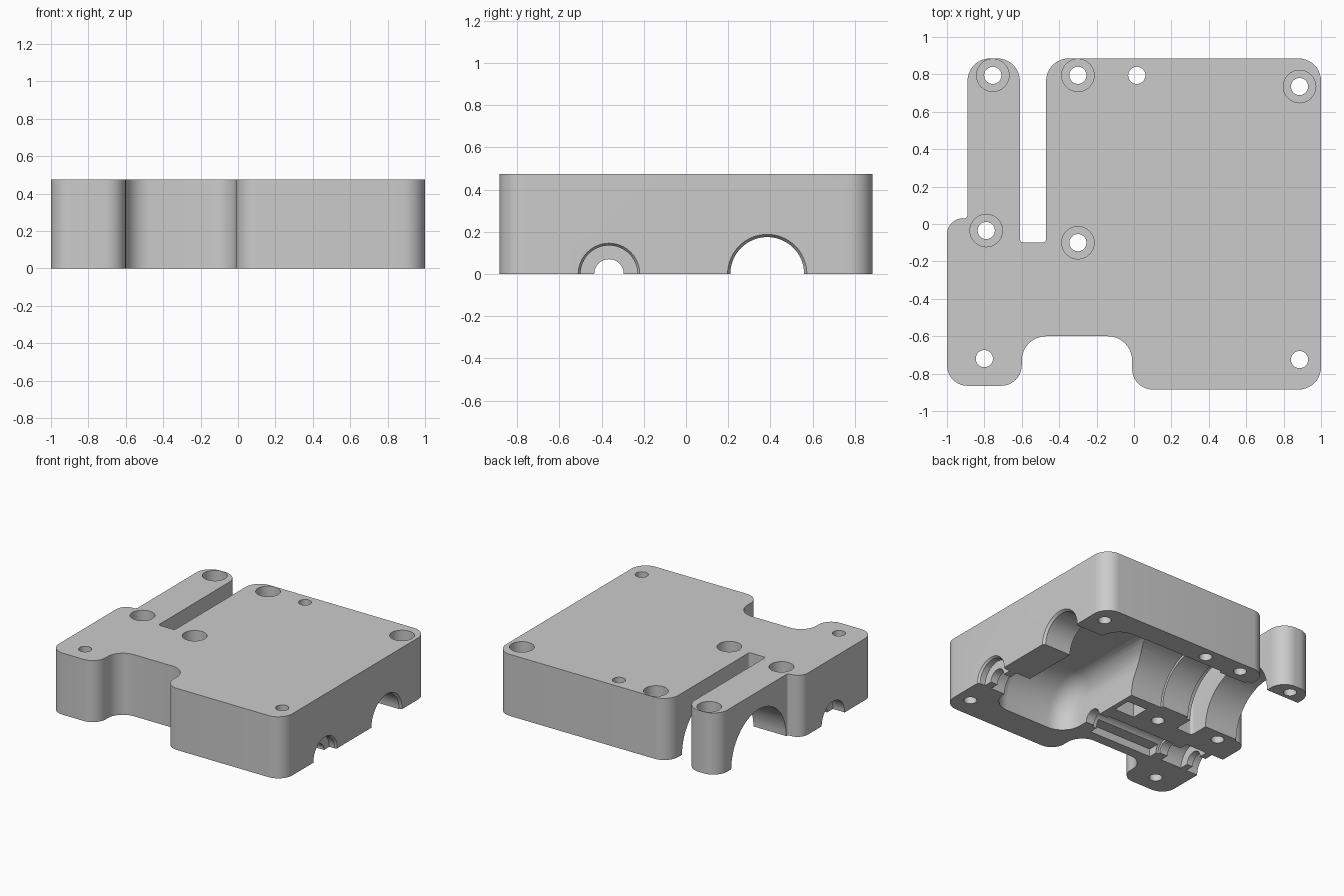
import bpy, bmesh, math
from mathutils import Matrix, Vector

if "Cube" in bpy.data.objects:
    bpy.data.objects.remove(bpy.data.objects["Cube"], do_unlink=True)

HEIGHT = 0.475
SHAFT_Y, PINION_Y = 0.385, -0.365

grey = bpy.data.materials.new("light_grey")
grey.use_nodes = True
grey.diffuse_color = (0.6, 0.6, 0.6, 1)
grey.node_tree.nodes["Principled BSDF"].inputs["Base Color"].default_value = (0.6, 0.6, 0.6, 1)


def make_object(name, bm):
    bmesh.ops.recalc_face_normals(bm, faces=bm.faces)
    mesh = bpy.data.meshes.new(name)
    bm.to_mesh(mesh)
    bm.free()
    mesh.materials.append(grey)
    ob = bpy.data.objects.new(name, mesh)
    bpy.context.scene.collection.objects.link(ob)
    return ob


def rounded_outline(corners, steps=10):
    """Replace each (x, y, radius) corner by a tangent arc."""
    points = []
    for i, (x, y, r) in enumerate(corners):
        p = Vector((x, y))
        a = (Vector(corners[i - 1][:2]) - p).normalized()
        b = (Vector(corners[(i + 1) % len(corners)][:2]) - p).normalized()
        centre = p + (a + b) * r
        for k in range(steps + 1):
            t = k / steps * math.pi / 2
            points.append(centre - b * r * math.cos(t) - a * r * math.sin(t))
    return points


cutters = []


def add_cutter(name, bm):
    ob = make_object(name, bm)
    ob.hide_render = True
    cutters.append(ob)


def bore(name, x0, x1, y, r0, r1=None):
    """Round or conical cut along x, centred on the split plane."""
    bm = bmesh.new()
    place = Matrix.Translation(((x0 + x1) / 2, y, 0)) @ Matrix.Rotation(math.pi / 2, 4, "Y")
    bmesh.ops.create_cone(bm, cap_ends=True, segments=64, radius1=r0, radius2=r1 or r0,
                          depth=x1 - x0, matrix=place)
    add_cutter(name, bm)


def drill(name, x, y, r, z0, z1):
    bm = bmesh.new()
    bmesh.ops.create_cone(bm, cap_ends=True, segments=32, radius1=r, radius2=r, depth=z1 - z0,
                          matrix=Matrix.Translation((x, y, (z0 + z1) / 2)))
    add_cutter(name, bm)


def pocket(name, x0, x1, y0, y1, depth, side_round=0, end_round=0):
    """Recess in the underside; side_round rounds it about x, end_round its two x ends."""
    bm = bmesh.new()
    size = Matrix.Diagonal((x1 - x0, y1 - y0, depth * 2, 1))
    bmesh.ops.create_cube(bm, size=1, matrix=Matrix.Translation(((x0 + x1) / 2, (y0 + y1) / 2, 0)) @ size)
    if side_round:
        along_x = [e for e in bm.edges if abs(e.verts[0].co.x - e.verts[1].co.x) > 0.01]
        bmesh.ops.bevel(bm, geom=along_x, offset=side_round, segments=16, profile=0.5, affect="EDGES")
        ends = [e for e in bm.edges if abs(e.verts[0].co.x - e.verts[1].co.x) < 0.01]
        bmesh.ops.bevel(bm, geom=ends, offset=end_round, segments=8, profile=0.5, affect="EDGES")
    add_cutter(name, bm)


# Housing block with slot, arm and front notch
outline = rounded_outline([
    (-1, -0.865, 0.11), (-0.6, -0.865, 0.11), (-0.6, -0.6, 0.13), (-0.01, -0.6, 0.13),
    (-0.01, -0.885, 0.11), (1, -0.885, 0.12), (1, 0.885, 0.12), (-0.47, 0.885, 0.12),
    (-0.47, -0.1, 0.02), (-0.61, -0.1, 0.02), (-0.61, 0.885, 0.12), (-0.89, 0.885, 0.12),
    (-0.89, 0.03, 0.02), (-1, 0.03, 0.085)])
bm = bmesh.new()
base = bm.faces.new([bm.verts.new((p.x, p.y, 0)) for p in outline])
grown = bmesh.ops.extrude_face_region(bm, geom=[base])
bmesh.ops.translate(bm, vec=(0, 0, HEIGHT),
                    verts=[g for g in grown["geom"] if isinstance(g, bmesh.types.BMVert)])
housing = make_object("housing", bm)

# Gear chamber: long rounded trough with filleted ends
pocket("gear_chamber", 0.07, 0.76, -0.665, 0.71, 0.337, 0.29, 0.16)

# Main shaft bore, stepped
bore("shaft_exit", 0.6, 1.1, SHAFT_Y, 0.175)
bore("shaft_exit_lip", 0.975, 1.05, SHAFT_Y, 0.17, 0.224)
bore("shaft_barrel", -0.2, 0.5, SHAFT_Y, 0.33)
bore("shaft_neck", -0.55, 0.1, SHAFT_Y, 0.31)
bore("shaft_mouth", -1.1, -0.43, SHAFT_Y, 0.335)

# Pinion shaft bore, with bearing seats at both ends
bore("pinion_bore", -1.15, 1.15, PINION_Y, 0.07)
bore("pinion_right_seat", 0.94, 1.1, PINION_Y, 0.135)
bore("pinion_right_lip", 0.975, 1.05, PINION_Y, 0.128, 0.182)
bore("pinion_inner_seat", 0.65, 0.88, PINION_Y, 0.138)
bore("pinion_left_seat", -1.1, -0.9, PINION_Y, 0.14)
bore("pinion_left_inner_seat", -0.85, -0.67, PINION_Y, 0.138)
bore("pinion_sleeve", -0.6, 0.0, PINION_Y, 0.09)

# Relief pockets in the split face
pocket("relief_pocket", -0.58, -0.04, -0.52, -0.4, 0.06)
pocket("nut_pocket", -0.14, 0.03, -0.17, -0.03, 0.15)

# Screw holes; most have a wide head recess on top
for i, (x, y, recessed) in enumerate([
        (-0.755, 0.795, True), (-0.3, 0.795, True), (0.885, 0.735, True), (-0.79, -0.035, True),
        (-0.3, -0.1, True), (0.015, 0.795, False), (-0.8, -0.72, False), (0.885, -0.725, False)]):
    drill(f"screw_hole_{i}", x, y, 0.046, -0.1, HEIGHT + 0.12)
    if recessed:
        drill(f"screw_recess_{i}", x, y, 0.087, 0.28, HEIGHT + 0.1)

# Apply the cuts and drop the cutters
for cutter in cutters:
    mod = housing.modifiers.new(cutter.name, "BOOLEAN")
    mod.operation = "DIFFERENCE"
    mod.solver = "EXACT"
    mod.object = cutter
bpy.context.view_layer.update()
cut_mesh = bpy.data.meshes.new_from_object(housing.evaluated_get(bpy.context.evaluated_depsgraph_get()))
housing.modifiers.clear()
housing.data = cut_mesh
for cutter in cutters:
    bpy.data.objects.remove(cutter, do_unlink=True)

bpy.ops.object.select_all(action="DESELECT")
housing.select_set(True)
bpy.context.view_layer.objects.active = housing
bpy.ops.object.shade_smooth_by_angle(angle=math.radians(30))
